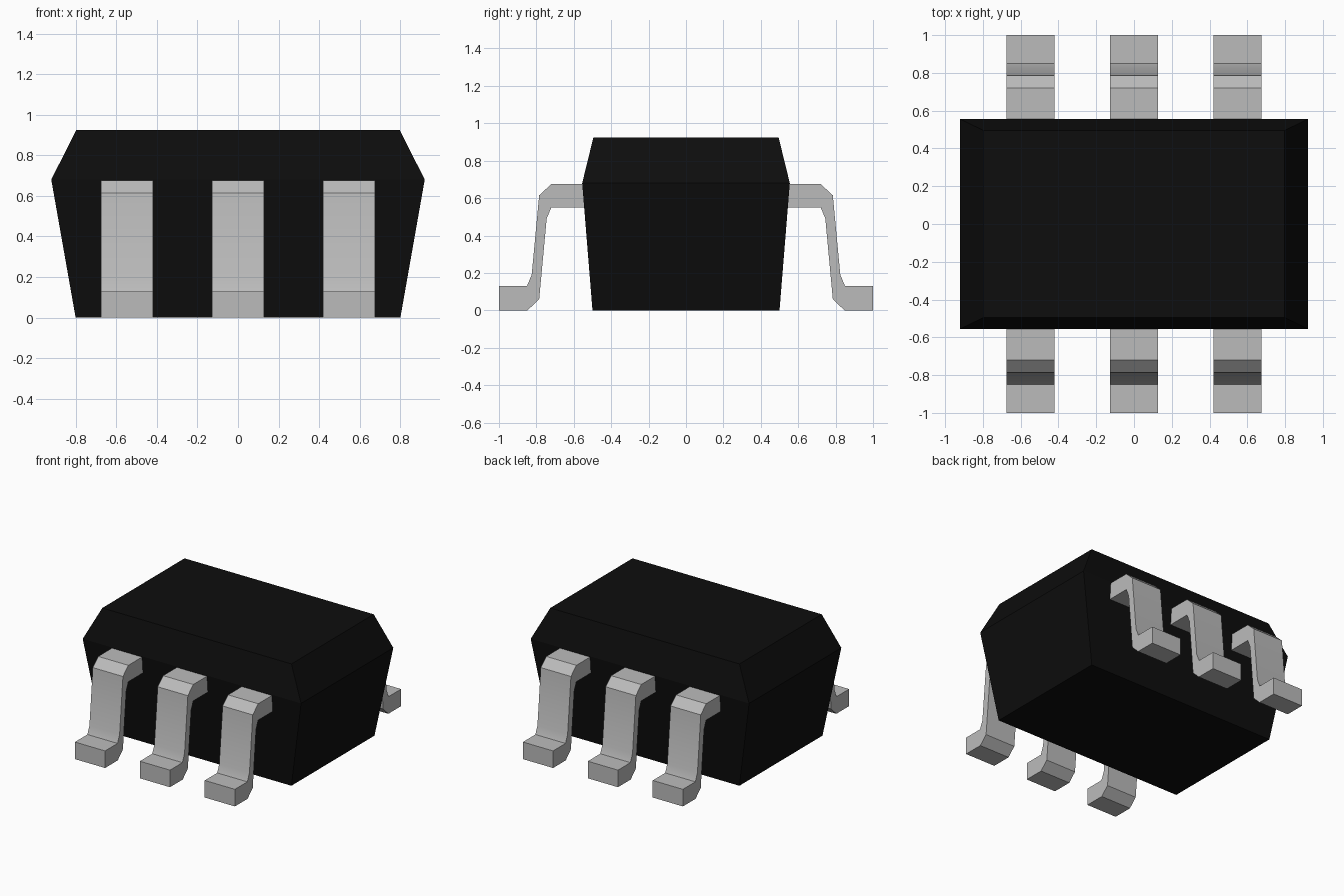
import bpy, bmesh, math

cube = bpy.data.objects.get("Cube")
if cube:
    bpy.data.objects.remove(cube, do_unlink=True)


def material(name, rgb):
    m = bpy.data.materials.new(name)
    m.use_nodes = True
    m.diffuse_color = (*rgb, 1)
    m.node_tree.nodes["Principled BSDF"].inputs["Base Color"].default_value = (*rgb, 1)
    return m


def loft(name, rings, mat):
    """Join matching closed rings of points with side walls and end caps."""
    bm = bmesh.new()
    loops = [[bm.verts.new(p) for p in ring] for ring in rings]
    for a, b in zip(loops, loops[1:]):
        for i in range(len(a)):
            j = (i + 1) % len(a)
            bm.faces.new((a[i], a[j], b[j], b[i]))
    bm.faces.new(loops[0])
    bm.faces.new(loops[-1])
    bmesh.ops.recalc_face_normals(bm, faces=bm.faces)
    me = bpy.data.meshes.new(name)
    bm.to_mesh(me)
    bm.free()
    me.materials.append(mat)
    ob = bpy.data.objects.new(name, me)
    bpy.context.collection.objects.link(ob)
    return ob


black = material("black plastic", (0.004, 0.004, 0.004))
metal = material("grey metal", (0.5, 0.5, 0.5))

# Moulded body: widest at the parting line, tapering up and down
levels = [(0.80, 0.50, 0.0), (0.92, 0.555, 0.68), (0.797, 0.495, 0.925)]
loft("body", [[(-x, -y, z), (x, -y, z), (x, y, z), (-x, y, z)]
              for x, y, z in levels], black)

# Gull-wing leads: a bent side profile (distance out, height) given width
profile = [(0.50, 0.675), (0.72, 0.675), (0.785, 0.615), (0.825, 0.19),
           (0.85, 0.13), (1.0, 0.13), (1.0, 0.0), (0.847, 0.0),
           (0.785, 0.06), (0.745, 0.49), (0.72, 0.55), (0.50, 0.55)]
bpy.ops.object.select_all(action='DESELECT')
for side, s in (("front", -1), ("back", 1)):
    for place, cx in (("right", -0.547), ("middle", 0.0), ("left", 0.547)):
        lead = loft(f"{side}_{place}_lead",
                    [[(cx + w, s * y, z) for y, z in profile]
                     for w in (-0.127, 0.127)], metal)
        lead.select_set(True)
        bpy.context.view_layer.objects.active = lead
bpy.ops.object.shade_smooth_by_angle(angle=math.radians(30))
